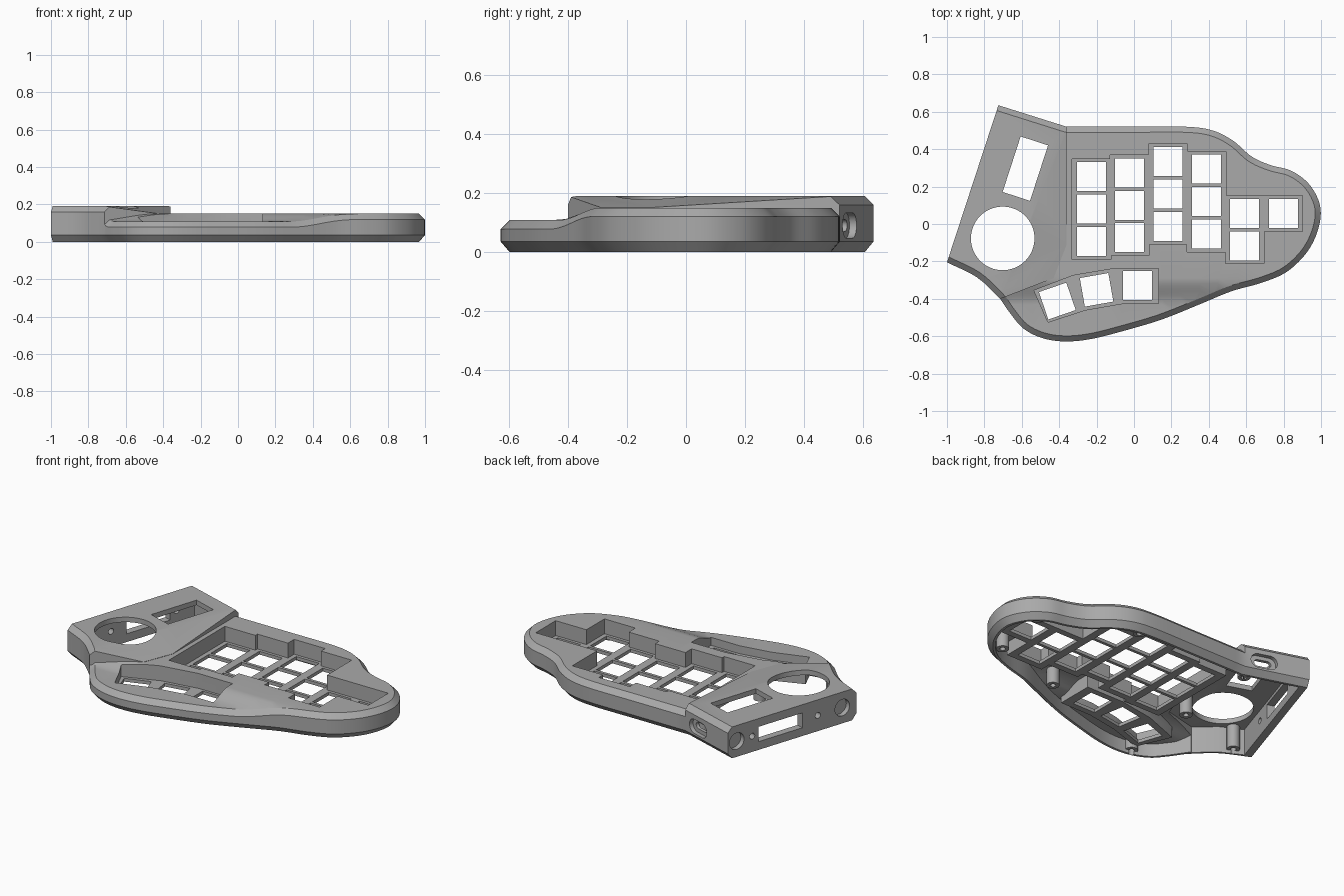
import bpy, bmesh, math
from mathutils import Vector, Matrix
from mathutils.geometry import delaunay_2d_cdt

if "Cube" in bpy.data.objects:
    bpy.data.objects.remove(bpy.data.objects["Cube"])

CHAMFER, WALL, SKIN = 0.03, 0.045, 0.03
HIGH, DECK, PALM = 0.19, 0.15, 0.108
PLATE_LOW, PLATE_TOP = 0.04, 0.06

grey = bpy.data.materials.new("grey plastic")
grey.use_nodes = True
grey.diffuse_color = (0.4, 0.4, 0.4, 1)
grey.node_tree.nodes["Principled BSDF"].inputs["Base Color"].default_value = grey.diffuse_color


def finish(name, bm):
    bmesh.ops.recalc_face_normals(bm, faces=bm.faces[:])
    mesh = bpy.data.meshes.new(name)
    bm.to_mesh(mesh)
    bm.free()
    mesh.materials.append(grey)
    ob = bpy.data.objects.new(name, mesh)
    bpy.context.scene.collection.objects.link(ob)
    return ob


def boolean(target, tool, operation="DIFFERENCE"):
    mod = target.modifiers.new("cut", "BOOLEAN")
    mod.operation = operation
    mod.solver = "EXACT"
    mod.object = tool
    bpy.context.view_layer.update()
    graph = bpy.context.evaluated_depsgraph_get()
    result = bpy.data.meshes.new_from_object(target.evaluated_get(graph), depsgraph=graph)
    target.modifiers.clear()
    target.data = result
    bpy.data.objects.remove(tool)


def spline(points, steps=6):
    """Smooth open curve through the points."""
    p = [Vector(q) for q in points]
    p = [2 * p[0] - p[1]] + p + [2 * p[-1] - p[-2]]
    out = []
    for a, b, c, d in zip(p, p[1:], p[2:], p[3:]):
        for k in range(steps):
            t = k / steps
            out.append(b + (c - a) * t / 2 + (2 * a - 5 * b + 4 * c - d) * t * t / 2
                       + (3 * b - a - 3 * c + d) * t ** 3 / 2)
    return out + [p[-2]]


def offset(pts, dist):
    """Move each edge of a clockwise outline inwards by its own distance."""
    n, out, normals = len(pts), [], []
    for i in range(n):
        d = (pts[(i + 1) % n] - pts[i]).normalized()
        normals.append(Vector((d.y, -d.x)))
    for i in range(n):
        a, b, da, db = normals[i - 1], normals[i], dist[i - 1], dist[i]
        det = a.x * b.y - a.y * b.x
        if abs(det) < 0.02:
            move = (a + b).normalized() * db
        else:
            move = Vector((da * b.y - db * a.y, db * a.x - da * b.x)) / det
        out.append(pts[i] + move)
    return out


def slab(name, outer, dist, z0, height, grid=(), ramp=None):
    """Solid with a chamfered rim and a top that follows height(x, y)."""
    inner, n = offset(outer, dist), len(outer)
    tops = [height(*p) for p in inner]
    rings = [[(*p, z0) for p in inner], [(*p, z0 + 0.035) for p in outer],
             [(*p, t - CHAMFER) for p, t in zip(outer, tops)],
             [(*p, t) for p, t in zip(inner, tops)]]
    bm = bmesh.new()
    rings = [[bm.verts.new(c) for c in ring] for ring in rings]
    bm.faces.new(rings[0])
    for low, up in zip(rings, rings[1:]):
        for i in range(n):
            j = (i + 1) % n
            bm.faces.new((low[i], low[j], up[j], up[i]))
    flat = inner[::-1] + [Vector(g) for g in grid]
    verts, _, faces, *_ = delaunay_2d_cdt(flat, [], [list(range(n))], 1, 1e-6)
    top = [bm.verts.new((*v, height(*v))) for v in verts]
    for f in faces:
        bm.faces.new([top[i] for i in f])
    bmesh.ops.remove_doubles(bm, verts=bm.verts[:], dist=1e-5)
    loose = [v for v in bm.verts if not v.link_faces]
    bmesh.ops.delete(bm, geom=loose, context="VERTS")
    if ramp:
        bmesh.ops.bisect_plane(bm, geom=bm.verts[:] + bm.edges[:] + bm.faces[:], dist=1e-5,
                               plane_co=ramp[0], plane_no=ramp[1], clear_outer=True)
        bmesh.ops.holes_fill(bm, edges=[e for e in bm.edges if e.is_boundary], sides=0)
    return finish(name, bm)


def prism(pts, z0, z1, matrix=Matrix()):
    bm = bmesh.new()
    low = [bm.verts.new(matrix @ Vector((p[0], p[1], z0))) for p in pts]
    up = [bm.verts.new(matrix @ Vector((p[0], p[1], z1))) for p in pts]
    bm.faces.new(low)
    bm.faces.new(up)
    for i in range(len(pts)):
        j = (i + 1) % len(pts)
        bm.faces.new((low[i], low[j], up[j], up[i]))
    return finish("cutter", bm)


def rect(x, y, hx, hy, turn=0):
    c, s = math.cos(math.radians(turn)), math.sin(math.radians(turn))
    return [(x + a * c - b * s, y + a * s + b * c)
            for a, b in ((-hx, -hy), (hx, -hy), (hx, hy), (-hx, hy))]


def disc(x, y, r, n=32):
    return [(x + r * math.cos(k * math.tau / n), y + r * math.sin(k * math.tau / n))
            for k in range(n)]


def stadium(x, y, half, r):
    return [(x + math.copysign(half, math.cos(a)) + r * math.cos(a), y + r * math.sin(a))
            for a in ((k + 0.5) * math.tau / 24 for k in range(24))]


# Outlines, clockwise seen from above
A, B = Vector((-0.36, 0.52)), Vector((-0.715, -0.4))
K, L = Vector((-0.725, 0.635)), Vector((-1, -0.205))
C, D = Vector((-0.43, -0.29)), Vector((-0.36, -0.11))
edge = spline([A, (0, 0.52), (0.28, 0.52), (0.42, 0.5), (0.53, 0.445), (0.63, 0.36),
               (0.73, 0.315), (0.84, 0.285), (0.93, 0.22), (0.985, 0.13), (0.998, 0.04),
               (0.97, -0.07), (0.91, -0.17), (0.81, -0.26), (0.68, -0.315), (0.52, -0.36),
               (0.35, -0.43), (0.15, -0.51), (-0.05, -0.57), (-0.23, -0.615),
               (-0.37, -0.628), (-0.49, -0.61), (-0.59, -0.56), (-0.66, -0.48), B])
deck_line = edge + [Vector((-0.62, -0.1)), Vector((-0.5, 0.3))]
deck_rim = [CHAMFER] * (len(edge) - 1) + [0] * 3
bend = Vector((-0.84, -0.285))
curve = spline([B, bend, L], 4)[:-1]
pod_line = [L, K, A, D, C] + curve
pod_rim = [0, CHAMFER, 0, 0, 0] + [CHAMFER] * len(curve)


def deck_height(x, y):
    t = min(1, max(0, (y + 0.43) / 0.14))
    return PALM + (DECK - PALM) * t * t * (3 - 2 * t)


grid = [(-0.65 + 0.1 * i, -0.43 + 0.014 * j) for i in range(16) for j in range(11)]
across = Vector((A.y - B.y, B.x - A.x)).normalized()
slope = Vector((*(across * 0.17), 1)).normalized()

# Outer body: low deck plus raised controller pod
case = slab("keyboard_case", deck_line, deck_rim, 0, deck_height, grid)
boolean(case, slab("pod", pod_line, pod_rim, 0, lambda x, y: HIGH,
                   ramp=((A.x, A.y, HIGH), slope)), "UNION")

# Hollow underside
cavity = slab("cavity", offset(deck_line, [d * WALL / CHAMFER for d in deck_rim]),
              [0] * len(deck_line), -0.1, lambda x, y: deck_height(x, y) - SKIN, grid)
pod_in = offset([L, K, A, D, C, B, bend], [WALL] * 7)
boolean(cavity, slab("pod_cavity", pod_in, [0] * 7, -0.12, lambda x, y: HIGH - SKIN,
                     ramp=((A.x, A.y, HIGH - SKIN), slope)), "UNION")

# Key layout: column x, top key y, key count
columns = [(-0.228, 0.253, 3), (-0.024, 0.273, 3), (0.181, 0.333, 3),
           (0.387, 0.293, 3), (0.592, 0.056, 2), (0.798, 0.056, 1)]
PITCH, KEY = 0.173, 0.0775
thumb = [(-0.41, -0.412, 19), (-0.2, -0.352, 10), (0.018, -0.33, 0)]
well = [Vector(p) for p in ((-0.535, -0.355), (-0.325, -0.275), (-0.1, -0.237), (0.13, -0.237),
                            (0.13, -0.425), (-0.06, -0.425), (-0.26, -0.46), (-0.46, -0.525))]


def column_rect(x, y, count, margin):
    middle = y - PITCH * (count - 1) / 2
    return rect(x, middle, 0.104 + margin, KEY + 0.018 + PITCH * (count - 1) / 2 + margin)


# Well walls, key plates and screw posts are kept out of the cavity
for col in columns:
    boolean(cavity, prism(column_rect(*col, 0.02), PLATE_LOW, 0.3))
boolean(cavity, prism(offset(well, [-0.02] * len(well)), PLATE_LOW, 0.3))
posts = [(0.8, -0.17), (0.86, 0.2), (0.33, 0.44), (0.33, -0.3), (-0.46, -0.57),
         (-0.44, -0.08), (-0.88, -0.2), (-0.42, 0.44)]
for x, y in posts:
    boolean(cavity, prism(disc(x, y, 0.036, 24), 0.02, 0.3))
boolean(case, cavity)
for x, y in posts:
    boolean(case, prism(disc(x, y, 0.016, 16), -0.1, 0.07))

# Sunken key wells and switch holes
for col in columns:
    boolean(case, prism(column_rect(*col, 0), PLATE_TOP, 0.3))
boolean(case, prism(well, PLATE_TOP, 0.3))
for x, y, count in columns:
    for k in range(count):
        boolean(case, prism(rect(x, y - PITCH * k, KEY, KEY), 0, 0.1))
for x, y, turn in thumb:
    boolean(case, prism(rect(x, y, KEY, KEY, turn), 0, 0.1))

# Dial opening and display window on the pod
boolean(case, prism(disc(-0.702, -0.077, 0.17, 64), 0.05, 0.3))
boolean(case, prism(rect(-0.581, 0.296, 0.077, 0.156, -18), 0.1, 0.3))


def wall_frame(start, end):
    """Local x along the wall, y up, z into the case."""
    d = (end - start).normalized()
    m = Matrix(((d.x, 0, d.y), (d.y, 0, -d.x), (0, 1, 0))).to_4x4()
    m.translation = (start.x, start.y, 0)
    return m


# Side wall: connector window, pin holes and round magnet seats
side, span, mid = wall_frame(L, K), (K - L).length, HIGH / 2
boolean(case, prism(rect(span * 0.59, mid, 0.15, 0.045), -0.05, 0.09, side))
for t in (0.3, 0.81):
    boolean(case, prism(disc(span * t, mid, 0.018, 16), -0.05, 0.09, side))
for t in (0.11, 0.93):
    boolean(case, prism(disc(span * t, mid, 0.05), -0.05, 0.03, side))

# Back wall: recessed cable port
back = wall_frame(K, A)
port = (A - K).length * 0.7
boolean(case, prism(stadium(port, 0.09, 0.035, 0.043), -0.05, 0.025, back))
boolean(case, prism(stadium(port, 0.09, 0.03, 0.02), -0.05, 0.1, back))

bpy.ops.object.select_all(action="DESELECT")
case.select_set(True)
bpy.context.view_layer.objects.active = case
bpy.ops.object.shade_smooth_by_angle(angle=math.radians(22))
